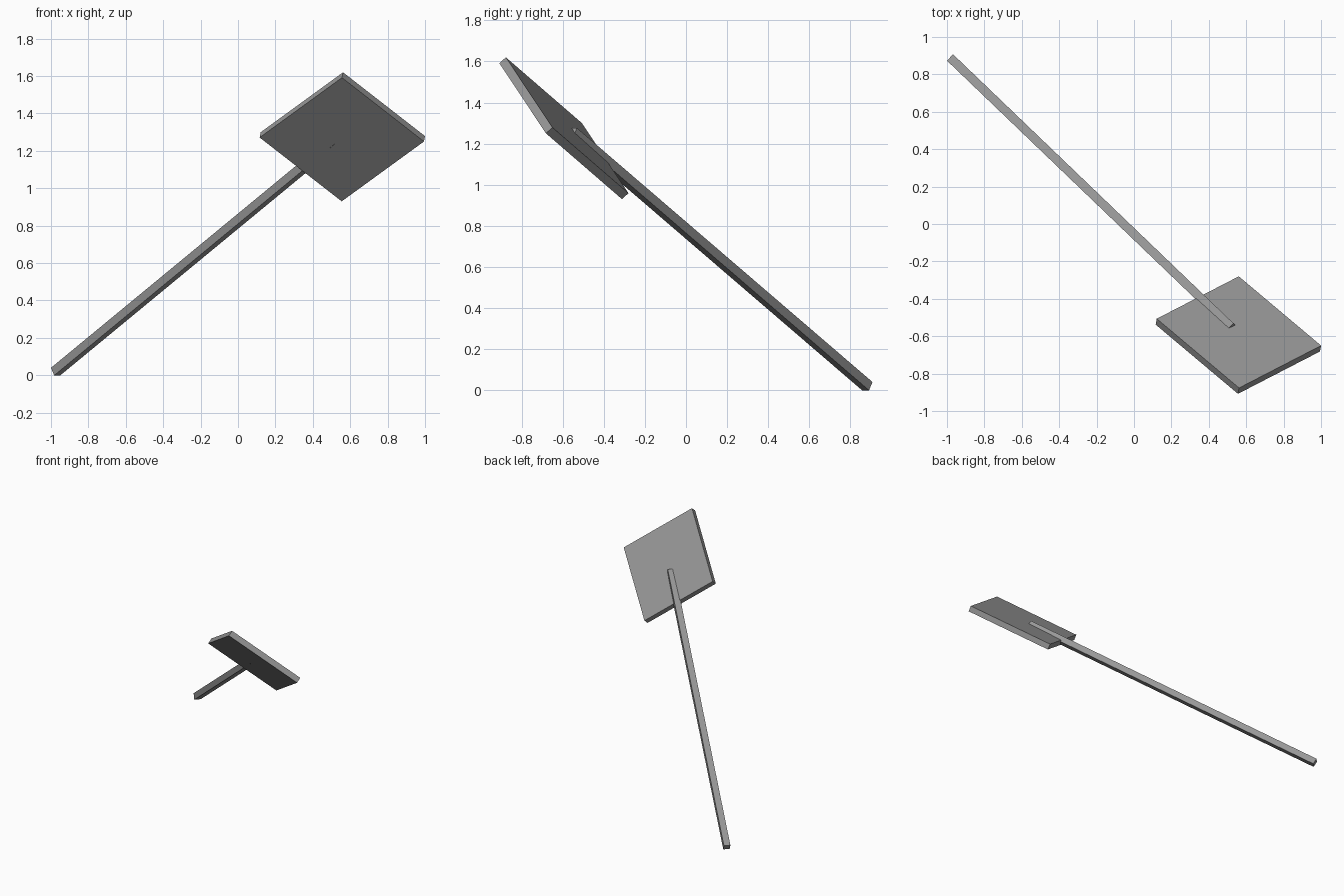
import bpy
from mathutils import Matrix, Vector

if "Cube" in bpy.data.objects:
    bpy.data.objects.remove(bpy.data.objects["Cube"])

grey = bpy.data.materials.new("dark_grey")
grey.diffuse_color = (0.31, 0.31, 0.31, 1)
grey.use_nodes = True
grey.node_tree.nodes["Principled BSDF"].inputs["Base Color"].default_value = grey.diffuse_color


def slab(name, centre, along, across, size):
    """Box whose local x follows 'along' and local y leans toward 'across'."""
    x = Vector(along).normalized()
    y = Vector(across)
    y = (y - x * y.dot(x)).normalized()
    z = x.cross(y)
    bpy.ops.mesh.primitive_cube_add(size=1)
    ob = bpy.context.object
    ob.name = name
    rot = Matrix((x, y, z)).transposed().to_4x4()
    ob.matrix_world = Matrix.Translation(centre) @ rot @ Matrix.Diagonal((*size, 1))
    ob.data.materials.append(grey)
    return ob


# flat tilted blade
slab("blade", (0.558, -0.594, 1.275), (0.44, -0.37, 0.32), (0.44, 0.225, -0.34),
     (0.658, 0.600, 0.043))

# long square handle, its tip half sunk into the blade's back
start = Vector((-0.975, 0.882, 0.020))
direction = Vector((1.499, -1.438, 1.236))
slab("handle", start + direction / 2, direction, (1.438, 1.499, 0),
     (direction.length, 0.047, 0.047))
